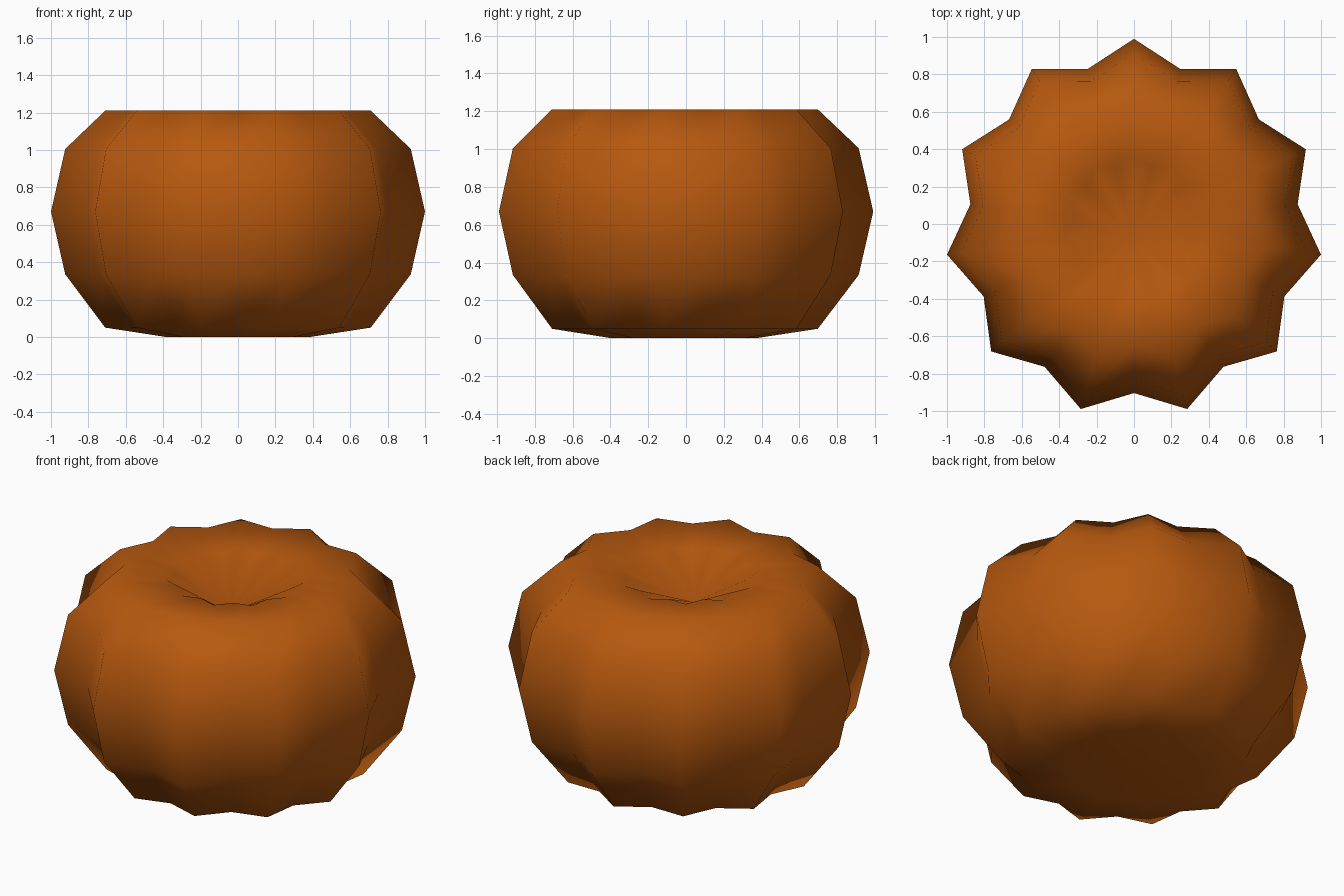
import bpy, bmesh, math

if "Cube" in bpy.data.objects:
    bpy.data.objects.remove(bpy.data.objects["Cube"])

LOBES = 11
VALLEY = 0.875          # valley radius relative to ridge radius
CENTRE_Y = -0.02
R = 1.01

# Profile from bottom to top: (radius, height)
PROFILE = [(0.385, 0.0), (0.71, 0.05), (0.924, 0.335), (1.0, 0.67),
           (0.924, 1.005), (0.71, 1.21), (0.38, 1.19)]

orange = bpy.data.materials.new("pumpkin orange")
orange.diffuse_color = (0.47, 0.098, 0.0045, 1)
orange.use_nodes = True
orange.node_tree.nodes["Principled BSDF"].inputs["Base Color"].default_value = orange.diffuse_color

bm = bmesh.new()
n = LOBES * 2


def ring(radius, z):
    """Star-shaped ring: ridges alternate with valleys, one ridge at the back."""
    verts = []
    for i in range(n):
        a = math.pi / 2 + 2 * math.pi * i / n
        r = radius * R * (1 if i % 2 == 0 else VALLEY)
        verts.append(bm.verts.new((r * math.cos(a), CENTRE_Y + r * math.sin(a), z)))
    return verts


# Ribbed body
rings = [ring(r, z) for r, z in PROFILE]
for lo, hi in zip(rings, rings[1:]):
    for i in range(n):
        j = (i + 1) % n
        bm.faces.new((lo[i], lo[j], hi[j], hi[i]))

# Flat base and sunken top
base = bm.verts.new((0, CENTRE_Y, 0))
dimple = bm.verts.new((0, -0.08, 1.0))
for i in range(n):
    j = (i + 1) % n
    bm.faces.new((rings[0][j], rings[0][i], base))
    bm.faces.new((rings[-1][i], rings[-1][j], dimple))

for f in bm.faces:
    f.smooth = True
bmesh.ops.recalc_face_normals(bm, faces=bm.faces)
mesh = bpy.data.meshes.new("pumpkin_body")
bm.to_mesh(mesh)
bm.free()
mesh.materials.append(orange)
body = bpy.data.objects.new("pumpkin_body", mesh)
bpy.context.collection.objects.link(body)
